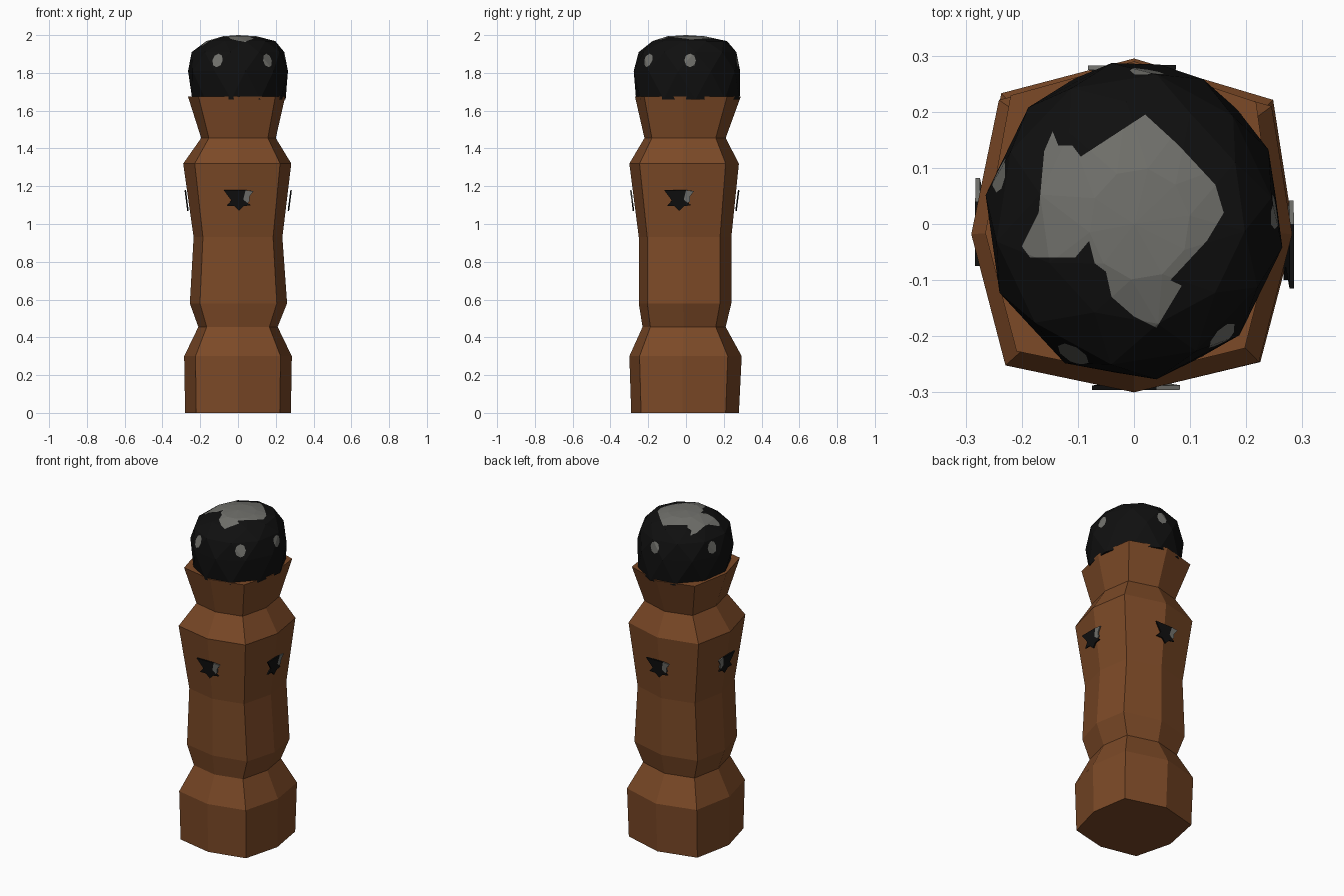
import bpy, bmesh, math
from mathutils import Vector, geometry

if "Cube" in bpy.data.objects:
    bpy.data.objects.remove(bpy.data.objects["Cube"])


def material(name, rgb):
    m = bpy.data.materials.new(name)
    m.diffuse_color = (*rgb, 1)
    m.use_nodes = True
    m.node_tree.nodes["Principled BSDF"].inputs["Base Color"].default_value = m.diffuse_color
    return m


WOOD = material("brown wood", (0.20, 0.067, 0.020))
BLACK = material("black", (0.005, 0.005, 0.005))
GREY = material("grey", (0.165, 0.165, 0.15))


def finish(bm, name, *mats):
    me = bpy.data.meshes.new(name)
    bm.to_mesh(me)
    bm.free()
    for m in mats:
        me.materials.append(m)
    ob = bpy.data.objects.new(name, me)
    bpy.context.collection.objects.link(ob)
    return ob


# Wooden post: uneven eight-sided section lofted through (z, x-, x+, y-, y+) rings
RINGS = [(0, .28, .28, .29, .28), (.30, .285, .285, .30, .295),
         (.455, .21, .21, .23, .21), (.58, .255, .26, .25, .24),
         (.93, .235, .235, .25, .24), (1.32, .29, .282, .30, .28),
         (1.455, .195, .20, .22, .21), (1.675, .265, .25, .27, .29)]
SECTION = [(0, -1), (.79, -.82), (1, -.06), (.87, .75),
           (0, 1), (-.83, .79), (-1, -.06), (-.79, -.84)]
bm = bmesh.new()
loops = []
for z, x0, x1, y0, y1 in RINGS:
    loops.append([bm.verts.new((u * (x1 if u > 0 else x0), v * (y1 if v > 0 else y0), z))
                  for u, v in SECTION])
for a, b in zip(loops, loops[1:]):
    for i in range(8):
        j = (i + 1) % 8
        bm.faces.new((a[i], a[j], b[j], b[i]))
bm.faces.new(loops[0][::-1])
bm.faces.new(loops[-1])
finish(bm, "post", WOOD)

# Head: faceted dome, hull of twisted rings (z, rx, ry, cx, cy, twist)
HEAD = [(1.66, .25, .278, .005, .01, 0), (1.81, .268, .285, 0, .005, .5),
        (1.91, .248, .262, 0, .008, 0), (1.968, .185, .20, .015, .02, .5),
        (1.994, .09, .10, .01, .0, 0)]
SIDES = 10
bm = bmesh.new()
for z, rx, ry, cx, cy, tw in HEAD:
    for i in range(SIDES):
        a = 2 * math.pi * (i + tw) / SIDES + .15
        bm.verts.new((cx + rx * math.cos(a), cy + ry * math.sin(a), z))
bm.verts.new((0, .0, 2.0))
bmesh.ops.convex_hull(bm, input=bm.verts[:])


def paint(bm, poly, origin, right, up, limit, reach):
    """Cut a flat outline into the faces that look along its axis, colour the inside."""
    axis = right.cross(up)
    pts = [origin + right * x + up * y for x, y in poly]

    def facing():
        bm.normal_update()
        return [f for f in bm.faces if f.normal.dot(axis) > limit
                and (f.calc_center_median() - origin).dot(axis) > -reach]

    for p, q in zip(pts, pts[1:] + pts[:1]):
        fs = facing()
        geom = list({e for f in fs for e in f.edges}) + fs
        geom += list({v for f in fs for v in f.verts})
        bmesh.ops.bisect_plane(bm, geom=geom, dist=1e-5, plane_co=p,
                               plane_no=(q - p).cross(axis).normalized())
    tris = geometry.tessellate_polygon([[Vector((x, y, 0)) for x, y in poly]])
    flat = [Vector(p) for p in poly]
    for f in facing():
        d = f.calc_center_median() - origin
        c = Vector((d.dot(right), d.dot(up)))
        if any(geometry.intersect_point_tri_2d(c, *(flat[i] for i in t)) for t in tris):
            f.material_index = 1


# Ring of small grey spots around the head
X, Y, Z = Vector((1, 0, 0)), Vector((0, 1, 0)), Vector((0, 0, 1))
SPOT = [(.031 * math.cos(k * math.pi / 4), .036 * math.sin(k * math.pi / 4)) for k in range(8)]
for deg in (5, 85, 160, 245, 308):
    a = math.radians(deg)
    out = Vector((math.cos(a), math.sin(a), 0))
    paint(bm, SPOT, out * .25 + Z * 1.866, Z.cross(out), Z, .3, .12)

# Grey patch on the crown
PATCH = [(.02, .195), (.08, .14), (.145, .07), (.16, .02), (.13, -.03), (.065, -.10),
         (.085, -.11), (.04, -.185), (0, -.165), (-.04, -.13), (-.05, -.085), (-.07, -.07),
         (-.08, -.03), (-.105, -.06), (-.185, -.06), (-.20, -.04), (-.17, .02),
         (-.16, .13), (-.145, .165), (-.135, .14), (-.11, .14), (-.095, .12)]
paint(bm, PATCH, Z * 2, X, Y, .25, .2)
finish(bm, "head", BLACK, GREY)

# Emblem plates on the four sides, leaning with the post
DARK = [(-.075, .055), (.04, .055), (.028, .005), (.065, -.025), (.03, -.03),
        (.005, -.055), (-.02, -.03), (-.06, -.03), (-.035, 0)]
LIGHT = [(.04, .055), (.082, .05), (.06, .02), (.06, -.005), (.05, -.013), (.028, .005)]


def plate(name, poly, mat, out, dist, shift, flip):
    side = Z.cross(out)
    up = (Z + out * .13).normalized()
    nrm = (out - Z * .13).normalized()
    base = out * dist + Z * 1.125 + side * shift
    bm = bmesh.new()
    f = bm.faces.new([bm.verts.new(base + side * x * flip + up * y) for x, y in poly])
    ext = bmesh.ops.extrude_face_region(bm, geom=[f])["geom"]
    bmesh.ops.translate(bm, vec=nrm * .008, verts=[v for v in ext if isinstance(v, bmesh.types.BMVert)])
    bmesh.ops.recalc_face_normals(bm, faces=bm.faces[:])
    finish(bm, name, mat)


for side, out, dist, shift, flip in (("front", -Y, .281, 0, 1), ("right", X, .270, -.04, 1),
                                     ("back", Y, .268, 0, 1), ("left", -X, .268, 0, -1)):
    plate(side + "_emblem_dark", DARK, BLACK, out, dist, shift, flip)
    plate(side + "_emblem_light", LIGHT, GREY, out, dist, shift, flip)
